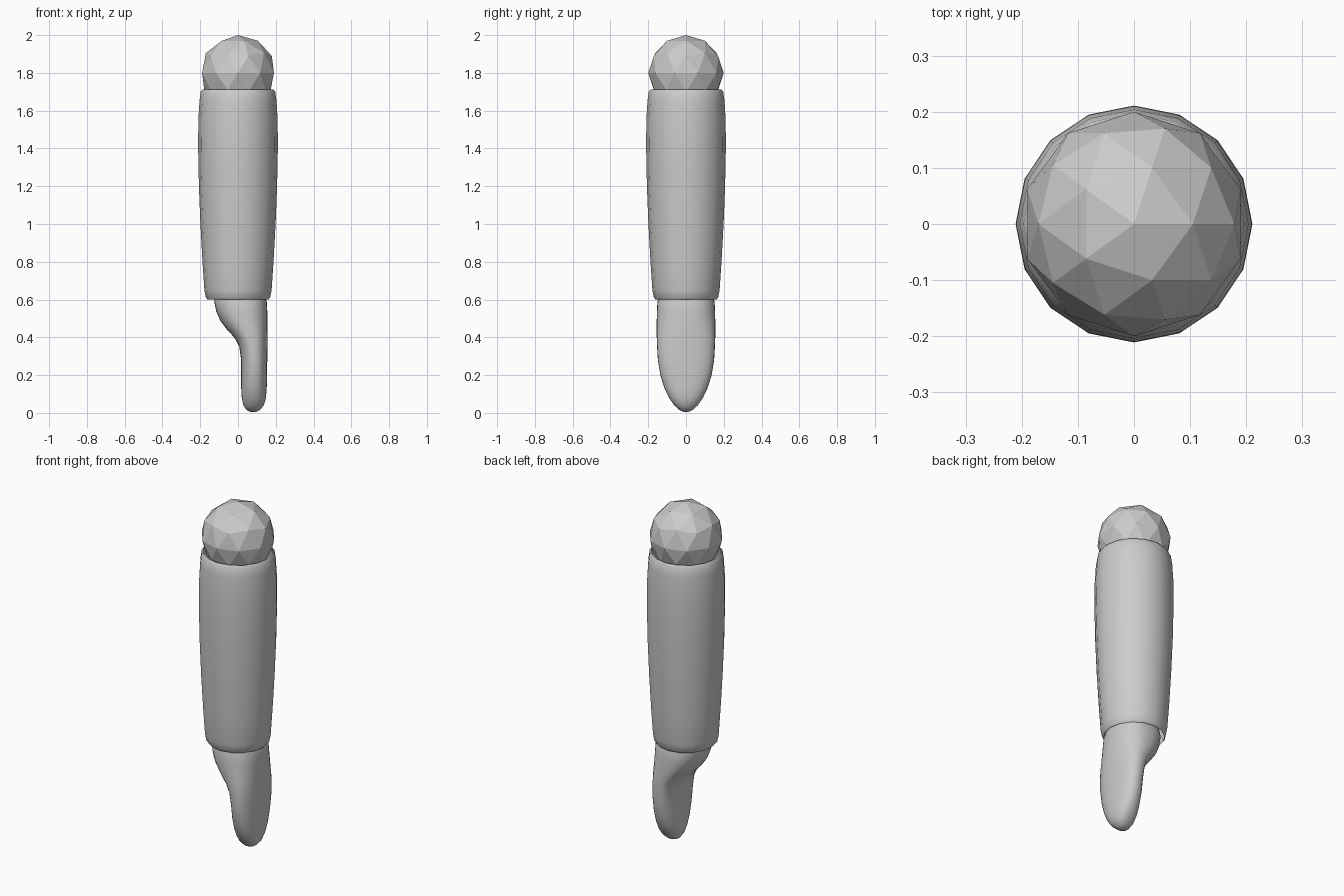
import bpy
import bmesh
from math import cos, sin, tau, copysign

cube = bpy.data.objects.get("Cube")
if cube:
    bpy.data.objects.remove(cube, do_unlink=True)

# Single grey for the whole model
grey = bpy.data.materials.new("plain_grey")
grey.use_nodes = True
colour = (0.6, 0.6, 0.6, 1)
grey.diffuse_color = colour
grey.node_tree.nodes["Principled BSDF"].inputs["Base Color"].default_value = colour


def finish(name, bm, smooth):
    mesh = bpy.data.meshes.new(name)
    bm.to_mesh(mesh)
    bm.free()
    mesh.materials.append(grey)
    for face in mesh.polygons:
        face.use_smooth = smooth
    obj = bpy.data.objects.new(name, mesh)
    bpy.context.collection.objects.link(obj)
    return obj


def loft(rings, cap=False):
    """Bridge rings of points, listed from the bottom up."""
    bm = bmesh.new()
    rows = [[bm.verts.new(p) for p in ring] for ring in rings]
    n = len(rows[0])
    for low, high in zip(rows, rows[1:]):
        for i in range(n):
            j = (i + 1) % n
            bm.faces.new((low[i], low[j], high[j], high[i]))
    if cap:
        bm.faces.new(rows[0][::-1])
        bm.faces.new(rows[-1])
    return bm


def circle(z, r, n=16):
    return [(r * cos(tau * i / n), r * sin(tau * i / n), z) for i in range(n)]


def hand_section(z, x_palm, x_mid, x_back, half_y, n=32):
    """Rounded outline with separate depth on the palm and back sides."""
    points = []
    for i in range(n):
        c, s = cos(tau * i / n), sin(tau * i / n)
        depth = x_back - x_mid if c > 0 else x_mid - x_palm
        x = x_mid + copysign(abs(c) ** 0.85, c) * depth
        y = copysign(abs(s) ** 0.85, s) * half_y
        points.append((x, y, z))
    return points


# Faceted shoulder ball
bm = bmesh.new()
bmesh.ops.create_icosphere(bm, subdivisions=2, radius=0.2)
bmesh.ops.translate(bm, verts=bm.verts, vec=(0, 0, 1.8))
finish("shoulder_ball", bm, False)

# Open tapered sleeve
sleeve = [(0.6, 0.162), (0.61, 0.17), (0.65, 0.178), (0.8, 0.188),
          (1.0, 0.199), (1.2, 0.207), (1.4, 0.211), (1.55, 0.21),
          (1.65, 0.204), (1.7, 0.197), (1.712, 0.188)]
finish("arm_sleeve", loft([circle(z, r) for z, r in sleeve]), True)

# Mitten hand: height, palm side, middle, back side, half width
hand = [(0.005, 0.065, 0.08, 0.095, 0.012), (0.015, 0.045, 0.08, 0.115, 0.035),
        (0.04, 0.028, 0.083, 0.137, 0.062), (0.08, 0.02, 0.085, 0.148, 0.09),
        (0.13, 0.017, 0.086, 0.152, 0.114), (0.2, 0.017, 0.086, 0.154, 0.136),
        (0.28, 0.017, 0.086, 0.155, 0.149), (0.35, 0.007, 0.08, 0.156, 0.153),
        (0.4, -0.02, 0.07, 0.156, 0.155), (0.44, -0.058, 0.055, 0.156, 0.155),
        (0.49, -0.095, 0.035, 0.156, 0.155), (0.54, -0.116, 0.02, 0.155, 0.154),
        (0.59, -0.126, 0.015, 0.152, 0.151), (0.63, -0.12, 0.01, 0.14, 0.14),
        (0.66, -0.08, 0.01, 0.1, 0.1)]
finish("hand", loft([hand_section(*row) for row in hand], cap=True), True)
